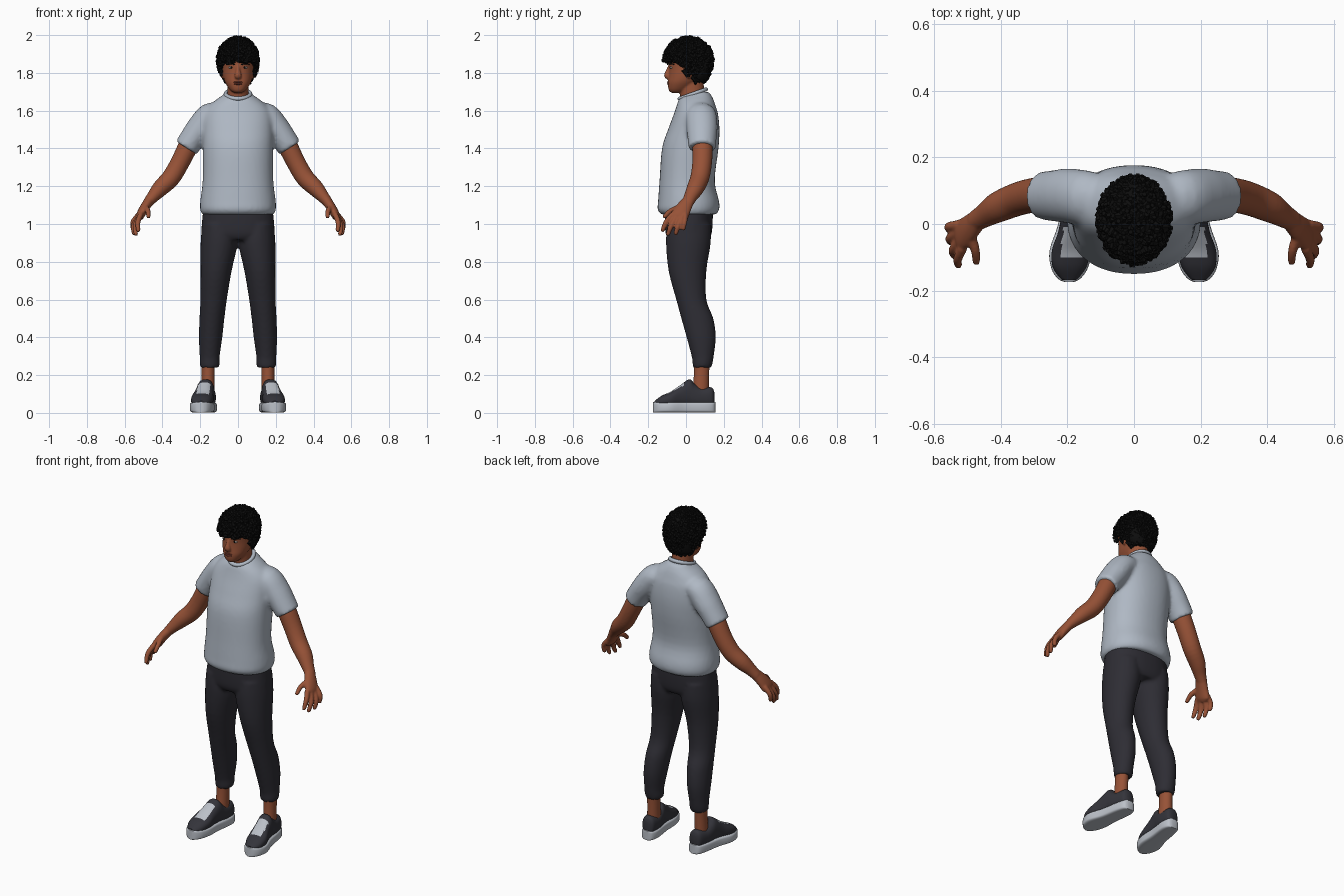
import bpy, bmesh, math, random
from mathutils import Vector, Matrix

random.seed(4)
X, Y, Z = Vector((1, 0, 0)), Vector((0, 1, 0)), Vector((0, 0, 1))


def material(name, r, g, b):
    m = bpy.data.materials.new(name)
    m.diffuse_color = (r, g, b, 1)
    return m


SKIN = material("warm brown skin", 0.31, 0.085, 0.038)
SHIRT = material("pale grey cloth", 0.43, 0.48, 0.55)
PANTS = material("charcoal cloth", 0.027, 0.026, 0.034)
HAIR = material("black hair", 0.004, 0.004, 0.004)
SHOE = material("dark shoe", 0.034, 0.034, 0.043)
SOLE = material("light sole", 0.5, 0.53, 0.58)
LIP = material("lip brown", 0.2, 0.045, 0.028)
EYE = material("eye white", 0.6, 0.55, 0.5)


def resample(pts, steps):
    """Catmull-Rom through rows of (x, y, z, radius_a, radius_b)."""
    out = []
    for i in range(len(pts) - 1):
        p0, p1, p2 = pts[max(i - 1, 0)], pts[i], pts[i + 1]
        p3 = pts[min(i + 2, len(pts) - 1)]
        for s in range(steps):
            t = s / steps
            out.append([0.5 * (2 * b + (c - a) * t + (2 * a - 5 * b + 4 * c - d) * t * t
                               + (3 * b - a - 3 * c + d) * t ** 3)
                        for a, b, c, d in zip(p0, p1, p2, p3)])
    return out + [list(pts[-1])]


def loft(bm, pts, ref=Y, axis=None, n=28, e=2.0, steps=4):
    """Closed tube of superellipse rings; radius_b lies along ref."""
    rows = resample(pts, steps)
    pos = [Vector(r[:3]) for r in rows]
    rings = []
    for i, r in enumerate(rows):
        t = axis or (pos[min(i + 1, len(pos) - 1)] - pos[max(i - 1, 0)]).normalized()
        b = (ref - t * ref.dot(t)).normalized()
        a = b.cross(t)
        ring = []
        for k in range(n):
            c, s = math.cos(k * math.tau / n), math.sin(k * math.tau / n)
            u = math.copysign(abs(c) ** (2 / e), c) * max(r[3], 0.002)
            v = math.copysign(abs(s) ** (2 / e), s) * max(r[4], 0.002)
            ring.append(bm.verts.new(pos[i] + a * u + b * v))
        rings.append(ring)
    faces = [bm.faces.new(rings[0]), bm.faces.new(rings[-1])]
    for q, w in zip(rings, rings[1:]):
        for k in range(n):
            j = (k + 1) % n
            faces.append(bm.faces.new((q[k], q[j], w[j], w[k])))
    bmesh.ops.recalc_face_normals(bm, faces=faces)


def bands(rows, cx=0.0):
    """Rows of (z, front_y, back_y, half_width) to loft points."""
    return [(cx, (f + b) / 2, z, w, (b - f) / 2) for z, f, b, w in rows]


def ball(bm, loc, scale):
    m = Matrix.Translation(loc) @ Matrix.Diagonal((*scale, 1))
    bmesh.ops.create_uvsphere(bm, u_segments=16, v_segments=10, radius=1, matrix=m)


def finish(name, bm, mats, mirror=False, voxel=0, smooth=3, flat=False):
    me = bpy.data.meshes.new(name)
    bm.to_mesh(me)
    bm.free()
    ob = bpy.data.objects.new(name, me)
    bpy.context.collection.objects.link(ob)
    for m in mats:
        me.materials.append(m)
    if not flat:
        bpy.ops.object.select_all(action='DESELECT')
        bpy.context.view_layer.objects.active = ob
        ob.select_set(True)
        if voxel:
            bpy.ops.object.shade_smooth()
        else:
            bpy.ops.object.shade_smooth_by_angle(angle=math.radians(50))
    if mirror:
        ob.modifiers.new("mirror", 'MIRROR').use_mirror_merge = False
    if voxel:
        r = ob.modifiers.new("fuse", 'REMESH')
        r.mode, r.voxel_size, r.use_smooth_shade = 'VOXEL', voxel, True
        s = ob.modifiers.new("soften", 'SMOOTH')
        s.factor, s.iterations = 0.5, smooth
    return ob


# Shirt: torso and sleeves fused
bm = bmesh.new()
loft(bm, bands([(1.05, -0.13, 0.16, 0.188), (1.075, -0.15, 0.175, 0.2), (1.12, -0.148, 0.175, 0.2),
                (1.23, -0.14, 0.152, 0.187), (1.4, -0.127, 0.172, 0.187), (1.5, -0.095, 0.177, 0.188),
                (1.58, -0.065, 0.17, 0.182), (1.625, -0.05, 0.157, 0.155), (1.655, -0.04, 0.147, 0.12),
                (1.68, -0.02, 0.135, 0.085), (1.7, 0.03, 0.12, 0.06)]), axis=Z, n=40, e=2.2)
sleeve = [(0.1, 0.075, 1.58, 0.06, 0.075), (0.15, 0.08, 1.57, 0.07, 0.082), (0.2, 0.085, 1.51, 0.071, 0.082),
          (0.24, 0.085, 1.455, 0.067, 0.077), (0.274, 0.085, 1.403, 0.065, 0.072)]
for s in (1, -1):
    loft(bm, [(s * p[0], *p[1:]) for p in sleeve])
finish("shirt", bm, [SHIRT], voxel=0.011, smooth=4)

# Collar ribbing
bpy.ops.mesh.primitive_torus_add(location=(0, 0.036, 1.688), rotation=(0.34, 0, 0), major_segments=40,
                                 minor_segments=10, major_radius=0.065, minor_radius=0.011)
collar = bpy.context.object
collar.name, collar.scale = "collar", (1, 1.12, 1)
collar.data.materials.append(SHIRT)
bpy.ops.object.shade_smooth()

# Trousers: hips and legs fused
bm = bmesh.new()
loft(bm, bands([(1.11, -0.11, 0.14, 0.18), (1.03, -0.112, 0.142, 0.189), (0.95, -0.108, 0.136, 0.193),
                (0.915, -0.09, 0.12, 0.17)]), axis=Z, n=40, e=2.3)
for s in (1, -1):
    loft(bm, [(s * x, (f + b) / 2, z, w, (b - f) / 2) for z, f, b, x, w in (
        (1.0, -0.1, 0.13, 0.1, 0.09), (0.9, -0.106, 0.131, 0.1, 0.098), (0.75, -0.092, 0.108, 0.116, 0.082),
        (0.6, -0.052, 0.108, 0.129, 0.07), (0.5, -0.025, 0.145, 0.138, 0.066), (0.4, 0.003, 0.158, 0.145, 0.062),
        (0.3, 0.03, 0.147, 0.15, 0.053), (0.27, 0.034, 0.142, 0.15, 0.053), (0.24, 0.036, 0.136, 0.15, 0.05))],
        axis=Z)
finish("trousers", bm, [PANTS], voxel=0.01, smooth=3)

# Arms with hands and fingers
bm = bmesh.new()
loft(bm, [(0.24, 0.085, 1.46, 0.046, 0.05), (0.265, 0.088, 1.41, 0.052, 0.054), (0.31, 0.085, 1.32, 0.05, 0.052),
          (0.355, 0.073, 1.245, 0.049, 0.05), (0.41, 0.05, 1.19, 0.044, 0.046), (0.45, 0.025, 1.145, 0.033, 0.036),
          (0.48, 0.008, 1.11, 0.026, 0.031)])
loft(bm, [(0.465, 0.018, 1.13, 0.026, 0.03), (0.498, -0.015, 1.08, 0.025, 0.042),
          (0.52, -0.035, 1.04, 0.021, 0.047), (0.526, -0.04, 1.02, 0.01, 0.03)])
fingers = [((0.515, -0.072, 1.05), (0.53, -0.105, 1.01), (0.528, -0.124, 0.965)),
           ((0.522, -0.05, 1.04), (0.544, -0.078, 0.99), (0.54, -0.096, 0.945)),
           ((0.525, -0.024, 1.04), (0.553, -0.042, 0.99), (0.55, -0.055, 0.948)),
           ((0.525, -0.002, 1.05), (0.556, -0.008, 1.01), (0.556, -0.015, 0.972)),
           ((0.492, -0.03, 1.09), (0.477, -0.08, 1.07), (0.474, -0.115, 1.038))]
for root, mid, tip in fingers:
    end = Vector(tip) + (Vector(tip) - Vector(mid)) * 0.15
    loft(bm, [(*root, 0.015, 0.015), (*mid, 0.014, 0.014), (*tip, 0.011, 0.011), (*end, 0.004, 0.004)],
         ref=X, n=12)
finish("arm_and_hand", bm, [SKIN], mirror=True, voxel=0.0055, smooth=3)

# Ankles
bm = bmesh.new()
loft(bm, [(0.158, 0.085, 0.3, 0.036, 0.042), (0.158, 0.082, 0.2, 0.034, 0.04), (0.16, 0.075, 0.08, 0.036, 0.045)])
finish("ankle", bm, [SKIN], mirror=True)

# Head: skull, neck, nose and ears fused
bm = bmesh.new()
loft(bm, bands([(1.694, -0.075, -0.035, 0.018), (1.708, -0.091, 0.01, 0.041), (1.745, -0.096, 0.06, 0.066),
                (1.78, -0.092, 0.1, 0.078), (1.82, -0.09, 0.125, 0.083), (1.87, -0.092, 0.13, 0.086),
                (1.92, -0.082, 0.12, 0.08), (1.955, -0.05, 0.09, 0.055), (1.972, -0.01, 0.05, 0.02)]),
     axis=Z, n=36, e=2.15)
loft(bm, [(0, 0.045, 1.62, 0.064, 0.07), (0, 0.033, 1.69, 0.057, 0.066), (0, 0.025, 1.78, 0.058, 0.066)], axis=Z)
loft(bm, [(0, -0.08, 1.848, 0.009, 0.01), (0, -0.092, 1.815, 0.011, 0.013), (0, -0.1, 1.786, 0.019, 0.016),
          (0, -0.09, 1.771, 0.013, 0.009)], n=16)
for s in (1, -1):
    ball(bm, (s * 0.083, 0.018, 1.8), (0.012, 0.019, 0.03))
finish("head", bm, [SKIN], voxel=0.0055, smooth=2)

# Face details: eyes, pupils, brows, lips
bm = bmesh.new()
ball(bm, (0.036, -0.077, 1.828), (0.014, 0.008, 0.0055))
finish("eye", bm, [EYE], mirror=True)
bm = bmesh.new()
ball(bm, (0.035, -0.082, 1.828), (0.0055, 0.005, 0.0055))
finish("pupil", bm, [HAIR], mirror=True)
bm = bmesh.new()
loft(bm, [(0.016, -0.088, 1.843, 0.003, 0.004), (0.038, -0.081, 1.85, 0.005, 0.005),
          (0.06, -0.062, 1.844, 0.002, 0.004)], n=10)
finish("eyebrow", bm, [HAIR], mirror=True)
bm = bmesh.new()
for z, h in ((1.751, 0.005), (1.742, 0.0065)):
    ball(bm, (0, -0.088, z), (0.025, 0.013, h))
finish("lips", bm, [LIP])

# Hair: under-cap, then curly tufts spread over it
bm = bmesh.new()
loft(bm, [(0, 0.065, 1.752, 0.055, 0.04), (0, 0.07, 1.78, 0.082, 0.05), (0, 0.068, 1.83, 0.092, 0.064),
          (0, 0.03, 1.87, 0.097, 0.106), (0, 0.02, 1.93, 0.09, 0.106), (0, 0.02, 1.968, 0.06, 0.07),
          (0, 0.02, 1.984, 0.02, 0.02)], axis=Z)
COUNT = 620
for i in range(COUNT):
    d = 1 - 2 * (i + 0.5) / COUNT
    ang = i * 2.39996
    h = math.sqrt(1 - d * d) if d > 0 else 1 - 0.35 * d * d
    p = Vector((0.098 * h * math.cos(ang), 0.012 + 0.12 * h * math.sin(ang),
                1.872 + (0.108 if d > 0 else 0.12) * d))
    hairline = 1.862 if p.y < -0.045 else 1.84 if p.y < 0.0 else 1.785 if p.y < 0.035 else 1.757
    if p.z < hairline:
        continue
    out = (p - Vector((0, 0.012, 1.872))).normalized()
    jitter = Vector([random.uniform(-0.75, 0.75) for _ in range(3)])
    rot = (out + jitter).to_track_quat('Z', 'Y').to_matrix().to_4x4()
    bmesh.ops.create_cone(bm, cap_ends=True, segments=6, radius1=0.019, radius2=0.007,
                          depth=random.uniform(0.03, 0.042), matrix=Matrix.Translation(p) @ rot)
finish("curly_hair", bm, [HAIR], flat=True)

# Shoe soles
foot = [(0.156, 0.157, 0.015), (0.145, 0.158, 0.036), (0.1, 0.161, 0.049), (0.0, 0.176, 0.052),
        (-0.08, 0.19, 0.064), (-0.135, 0.194, 0.054), (-0.165, 0.195, 0.033), (-0.175, 0.195, 0.012)]
bm = bmesh.new()
loft(bm, [(x, y, 0.029, w, 0.028) for y, x, w in foot], ref=Z, axis=Y, e=5, n=32)
finish("shoe_sole", bm, [SOLE], mirror=True)

# Shoe uppers with a light lace panel on the instep
bm = bmesh.new()
tops = [(0.15, 0.11, 0.157, 0.02), (0.135, 0.135, 0.158, 0.038), (0.08, 0.135, 0.163, 0.046),
        (0.045, 0.155, 0.168, 0.047), (0.018, 0.178, 0.172, 0.047), (-0.03, 0.147, 0.18, 0.05),
        (-0.08, 0.113, 0.189, 0.058), (-0.13, 0.09, 0.194, 0.05), (-0.168, 0.062, 0.195, 0.024)]
loft(bm, [(x, y, (t + 0.03) / 2, w, (t - 0.03) / 2) for y, t, x, w in tops], ref=Z, axis=Y, e=2.4, n=40, steps=5)
for f in bm.faces:
    c = f.calc_center_median()
    if -0.1 < c.y < -0.005 and f.normal.z > 0.35 and abs(c.x - 0.176 + 0.14 * c.y) < 0.034:
        f.material_index = 1
finish("shoe_upper", bm, [SHOE, SOLE], mirror=True)
